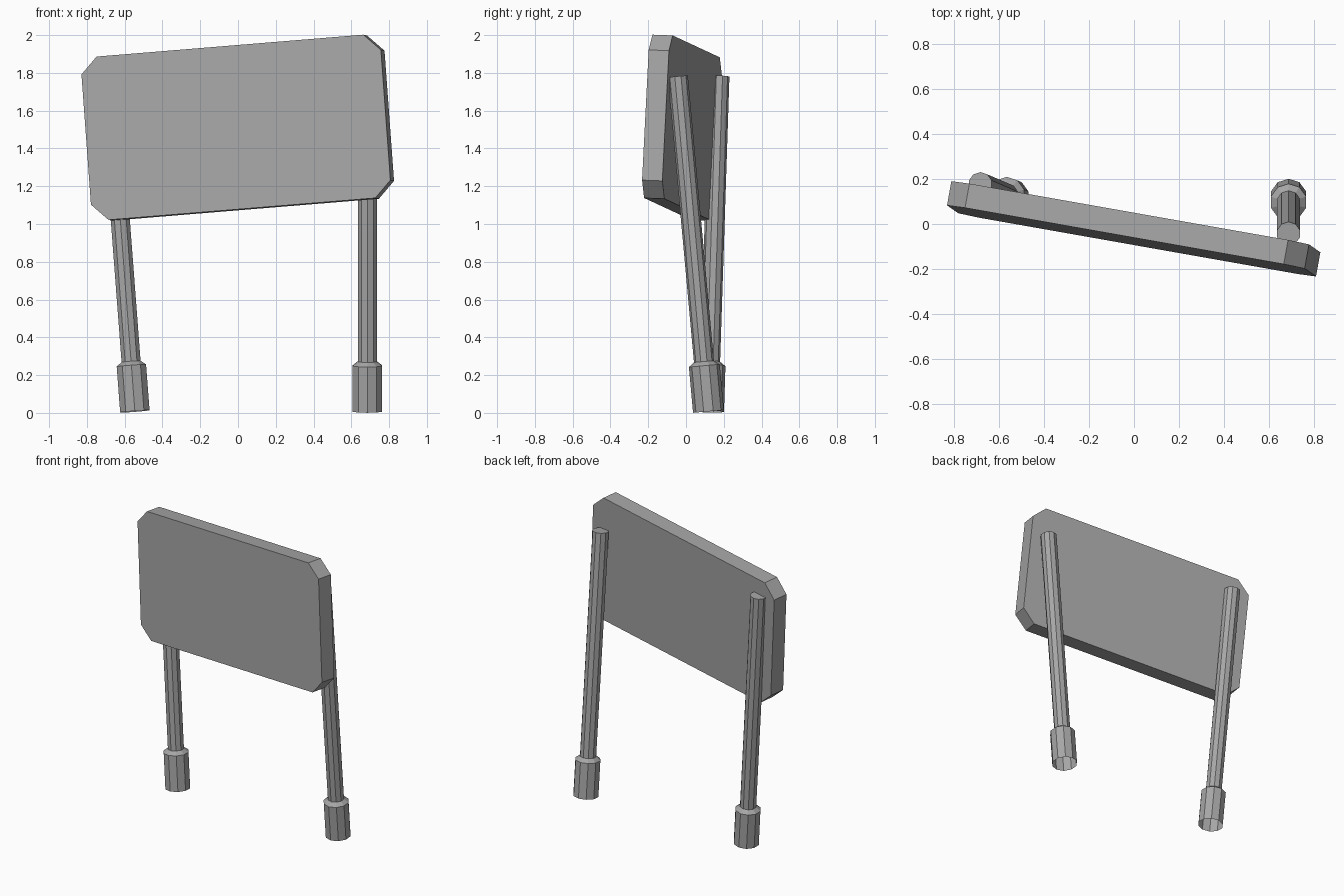
import bpy
import bmesh
import math
from mathutils import Matrix, Vector

cube = bpy.data.objects.get("Cube")
if cube:
    bpy.data.objects.remove(cube, do_unlink=True)

# Single grey material
grey = bpy.data.materials.new("plain grey")
grey.use_nodes = True
colour = (0.38, 0.38, 0.38, 1)
grey.diffuse_color = colour
grey.node_tree.nodes["Principled BSDF"].inputs["Base Color"].default_value = colour


def finish(bm, name, matrix):
    bmesh.ops.recalc_face_normals(bm, faces=bm.faces)
    mesh = bpy.data.meshes.new(name)
    bm.to_mesh(mesh)
    bm.free()
    mesh.materials.append(grey)
    obj = bpy.data.objects.new(name, mesh)
    obj.matrix_world = matrix
    bpy.context.collection.objects.link(obj)
    return obj


def board(name, width, height, depth, cut, matrix):
    """Slab with clipped corners; its front face lies on local y = 0."""
    w, h = width / 2, height / 2
    outline = []
    for sx, sz in ((1, 1), (-1, 1), (-1, -1), (1, -1)):
        pair = [(sx * w, sz * (h - cut)), (sx * (w - cut), sz * h)]
        outline += pair if sx * sz > 0 else pair[::-1]
    bm = bmesh.new()
    front = bm.faces.new([bm.verts.new((x, 0, z)) for x, z in outline])
    solid = bmesh.ops.extrude_face_region(bm, geom=[front], use_keep_orig=True)
    moved = [v for v in solid["geom"] if isinstance(v, bmesh.types.BMVert)]
    bmesh.ops.translate(bm, verts=moved, vec=(0, depth, 0))
    return finish(bm, name, matrix)


def post(name, foot, top, sides=10):
    """Leaning pole with a wider sleeve foot that is open underneath."""
    foot, top = Vector(foot), Vector(top)
    axis = top - foot
    profile = [(0.082, 0), (0.082, 0.243), (0.053, 0.265), (0.053, axis.length)]
    bm = bmesh.new()
    rings = []
    for radius, z in profile:
        angles = [math.pi / 2 + math.tau * i / sides for i in range(sides)]
        rings.append([bm.verts.new((radius * math.cos(a), radius * math.sin(a), z))
                      for a in angles])
    for low, high in zip(rings, rings[1:]):
        for i in range(sides):
            j = (i + 1) % sides
            bm.faces.new((low[i], low[j], high[j], high[i]))
    bm.faces.new(rings[-1])
    turn = Vector((0, 0, 1)).rotation_difference(axis).to_matrix().to_4x4()
    return finish(bm, name, Matrix.Translation(foot) @ turn)


# Sign board, turned, leaning back and tilted
across = Vector((1.585, -0.28, 0.13)).normalized()
up = Vector((-0.05, 0.035, 0.69))
up = (up - across * up.dot(across)).normalized()
back = up.cross(across)
pose = Matrix((across, back, up)).transposed().to_4x4()
pose.translation = (-0.011, -0.075, 1.512)
board("sign_board", 1.615, 0.868, 0.109, 0.088, pose)

# Two crooked posts behind the board
post("left_post", (0.685, 0.119, 0.008), (0.685, -0.043, 1.782))
post("right_post", (-0.546, 0.119, 0.008), (-0.681, 0.177, 1.782))
